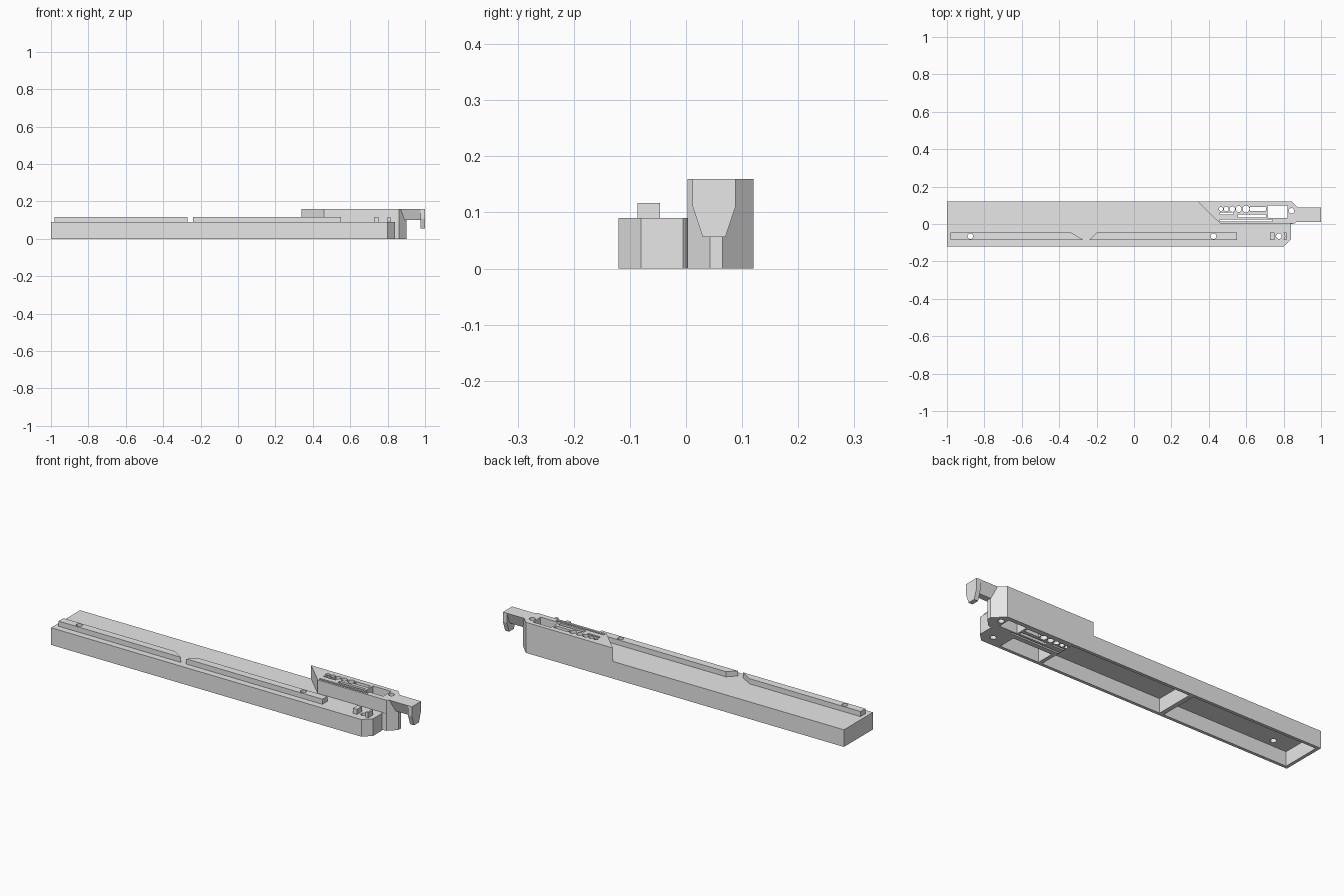
import bpy, bmesh, math

if "Cube" in bpy.data.objects:
    bpy.data.objects.remove(bpy.data.objects["Cube"])

grey = bpy.data.materials.new("plain_grey")
grey.diffuse_color = (0.8, 0.8, 0.8, 1)
grey.use_nodes = True
grey.node_tree.nodes["Principled BSDF"].inputs["Base Color"].default_value = grey.diffuse_color


def add_prism(bm, pts, lo, hi, axis="z"):
    """Extrude a 2D profile from lo to hi along an axis."""
    def place(p, h):
        return (p[0], p[1], h) if axis == "z" else (h, p[0], p[1])
    a = [bm.verts.new(place(p, lo)) for p in pts]
    b = [bm.verts.new(place(p, hi)) for p in pts]
    bm.faces.new(a)
    bm.faces.new(b)
    n = len(pts)
    for i in range(n):
        j = (i + 1) % n
        bm.faces.new((a[i], a[j], b[j], b[i]))


def rect(x0, x1, y0, y1):
    return [(x0, y0), (x1, y0), (x1, y1), (x0, y1)]


def circle(x, y, r, n=20):
    return [(x + r * math.cos(2 * math.pi * i / n), y + r * math.sin(2 * math.pi * i / n))
            for i in range(n)]


def part(name, prisms, axis="z"):
    bm = bmesh.new()
    for pts, lo, hi in prisms:
        add_prism(bm, pts, lo, hi, axis)
    bmesh.ops.recalc_face_normals(bm, faces=bm.faces)
    me = bpy.data.meshes.new(name)
    bm.to_mesh(me)
    bm.free()
    me.materials.append(grey)
    ob = bpy.data.objects.new(name, me)
    bpy.context.collection.objects.link(ob)
    return ob


def cut(ob, cutter):
    m = ob.modifiers.new("cut", "BOOLEAN")
    m.operation = "DIFFERENCE"
    m.solver = "EXACT"
    m.object = cutter
    bpy.context.view_layer.objects.active = ob
    bpy.ops.object.modifier_apply(modifier=m.name)


# Long base with chamfered end
base = part("base", [([(-1, -0.12), (0.80, -0.12), (0.84, -0.08), (0.84, -0.005),
                       (0.835, 0), (0.86, 0.003), (0.9, 0.043), (0.9, 0.065),
                       (0.845, 0.12), (-1, 0.12)], 0, 0.09)])

# Raised block with diagonal front edge
block = part("raised_block", [([(0.34, 0.12), (0.46, 0.003), (0.86, 0.003), (0.9, 0.043),
                                (0.9, 0.065), (0.845, 0.12)], 0.09, 0.16)])

# Two guide rails with mitred inner ends
Y0, Y1 = -0.086, -0.046
rail_a = part("left_rail", [([(-0.98, Y0), (-0.27, Y0), (-0.335, Y1), (-0.98, Y1)],
                             0.09, 0.117)])
rail_b = part("right_rail", [([(-0.24, Y0), (0.55, Y0), (0.55, Y1), (-0.20, Y1)],
                              0.09, 0.117)])

# Small stops either side of the end hole
part("end_stops", [(rect(0.727, 0.75, Y0, Y1), 0.09, 0.117),
                   ([(0.80, Y0), (0.815, Y0), (0.815, Y1), (0.80, Y1), (0.807, -0.066)],
                    0.09, 0.117)])

# Hook arm and downturned tip
part("hook_arm", [([(0.012, 0.16), (0.088, 0.16), (0.066, 0.1), (0.034, 0.1)],
                   0.866, 0.98)], "x")
part("hook_tip", [([(0.012, 0.16), (0.088, 0.16), (0.088, 0.11), (0.07, 0.056),
                    (0.03, 0.056), (0.012, 0.11)], 0.977, 1.0)], "x")

# Hollows under the base
hollows = part("hollow_cutter", [
    (rect(-0.983, -0.262, -0.104, 0.104), -0.1, 0.075),
    (rect(-0.238, 0.455, -0.104, 0.104), -0.1, 0.075),
    (rect(0.475, 0.70, -0.104, -0.012), -0.1, 0.075)])
cut(base, hollows)

# Through holes and slots
shapes = [circle(x, -0.065, 0.015) for x in (-0.875, 0.425, 0.775)]
shapes += [circle(x, 0.08, r) for x, r in
           ((0.465, 0.011), (0.493, 0.013), (0.525, 0.015), (0.56, 0.016), (0.599, 0.018))]
shapes.append(circle(0.842, 0.07, 0.015))
shapes += [rect(0.46, 0.53, 0.051, 0.061), rect(0.62, 0.705, 0.07, 0.092),
           rect(0.715, 0.82, 0.032, 0.098), rect(0.555, 0.705, 0.035, 0.052),
           rect(0.46, 0.74, 0.014, 0.024)]
holes = part("hole_cutter", [(s, -0.1, 0.3) for s in shapes])
for ob in (base, block, rail_a, rail_b):
    cut(ob, holes)

for c in (hollows, holes):
    bpy.data.objects.remove(c)
